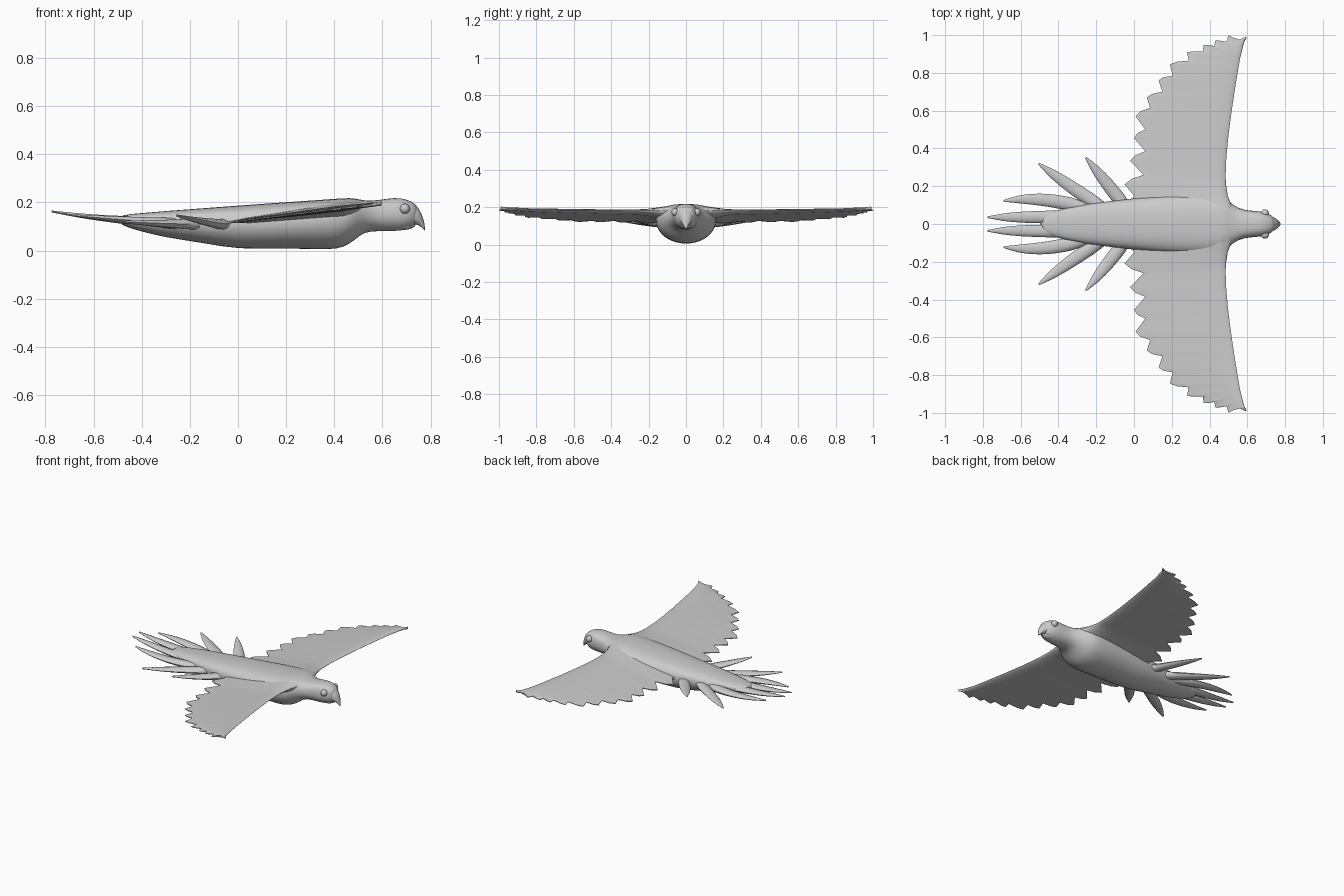
import bpy, bmesh, math
from mathutils import Vector

if "Cube" in bpy.data.objects:
    bpy.data.objects.remove(bpy.data.objects["Cube"])


def finish(name, bm, mirror=False, subsurf=0):
    bmesh.ops.recalc_face_normals(bm, faces=bm.faces)
    me = bpy.data.meshes.new(name)
    bm.to_mesh(me)
    bm.free()
    ob = bpy.data.objects.new(name, me)
    bpy.context.collection.objects.link(ob)
    for p in me.polygons:
        p.use_smooth = True
    if mirror:
        m = ob.modifiers.new("Mirror", 'MIRROR')
        m.use_axis = (False, True, False)
        m.use_mirror_merge = False
    if subsurf:
        s = ob.modifiers.new("Smooth", 'SUBSURF')
        s.levels = s.render_levels = subsurf
    return ob


def loft(bm, rings):
    vs = [[bm.verts.new(p) for p in r] for r in rings]
    n = len(vs[0])
    for a, b in zip(vs, vs[1:]):
        for i in range(n):
            j = (i + 1) % n
            bm.faces.new((a[i], a[j], b[j], b[i]))
    bm.faces.new(vs[0])
    bm.faces.new(vs[-1])


def spow(v, e):
    return math.copysign(abs(v) ** e, v)


def section(x, hw, zb, zc, zt, n=20, boxy=0.75):
    # body cross-section: squarish back, rounder belly
    out = []
    for i in range(n):
        a = 2 * math.pi * i / n
        c, s = math.cos(a), math.sin(a)
        e = boxy if s > 0 else 1.0
        out.append((x, hw * spow(c, e), zc + (zt - zc if s > 0 else zc - zb) * spow(s, e)))
    return out


def interp(pts, t):
    f = t * (len(pts) - 1)
    i = min(int(f), len(pts) - 2)
    return Vector(pts[i]).lerp(Vector(pts[i + 1]), f - i)


# body, neck and head
bm = bmesh.new()
loft(bm, [section(*r) for r in [
    (-.50, .045, .108, .13, .148), (-.40, .075, .078, .125, .156),
    (-.30, .10, .053, .12, .165), (-.15, .12, .032, .12, .176),
    (0, .138, .002, .11, .188), (.2, .158, .010, .12, .202),
    (.38, .165, .000, .13, .214), (.44, .16, .012, .135, .219),
    (.485, .14, .042, .145, .219), (.525, .10, .078, .145, .207),
    (.58, .073, .080, .145, .209), (.65, .070, .080, .15, .222),
    (.70, .062, .084, .15, .215), (.735, .042, .105, .15, .196),
    (.745, .025, .12, .15, .185)]])
finish("body", bm, subsurf=1)

# hooked upper beak and small lower beak
bm = bmesh.new()
loft(bm, [section(*r, n=12, boxy=1) for r in [
    (.69, .050, .10, .15, .212), (.725, .044, .108, .15, .203),
    (.75, .032, .106, .14, .180), (.766, .018, .092, .12, .147),
    (.774, .007, .083, .097, .118), (.777, .002, .083, .088, .095)]])
finish("upper_beak", bm, subsurf=1)
bm = bmesh.new()
loft(bm, [section(*r, n=12, boxy=1) for r in [
    (.67, .04, .082, .10, .125), (.71, .032, .086, .10, .12), (.74, .012, .10, .108, .118)]])
finish("lower_beak", bm, subsurf=1)

# eyes
bm = bmesh.new()
bmesh.ops.create_uvsphere(bm, u_segments=16, v_segments=10, radius=.021)
bmesh.ops.translate(bm, verts=bm.verts, vec=(.693, .057, .174))
finish("eyes", bm, mirror=True)

# wings: leading edge stations and feather tips / notches on the trailing edge
lead = [(.53, .06), (.51, .115), (.49, .165), (.485, .25), (.488, .34), (.50, .47),
        (.52, .62), (.54, .75), (.562, .88), (.582, .96), (.597, .988)]
tips = [(-.05, .21), (-.02, .335), (0, .455), (.008, .57), (.068, .67), (.13, .76),
        (.19, .845), (.28, .908), (.368, .948), (.43, .97), (.50, 1.0)]
notches = [(.05, .26), (.06, .385), (.06, .50), (.085, .615), (.15, .70), (.205, .785),
           (.29, .865), (.365, .912), (.425, .942), (.49, .965), (.55, .972)]
trail = [(-.03, .06), (-.02, .11), (0, .15)]
for t, n in zip(tips, notches):
    mid = (Vector(t) + Vector(n)) / 2 + Vector((-.012, .004))
    trail += [t, tuple(mid), n]
trail.append((.592, .992))


def lead_at(y):
    for a, b in zip(lead, lead[1:]):
        if y <= b[1]:
            return Vector(a).lerp(Vector(b), (y - a[1]) / (b[1] - a[1]))
    return Vector(lead[-1])


us = [0, .015, .05, .12, .25, .45, .65, .82, .92, 1]
rings = []
for i, t in enumerate(trail):
    t = Vector(t)
    y = .06 + (t.y - .06) * .99 if t.y < .85 else .842 + (i - 21) / (len(trail) - 22) * .146
    l = lead_at(min(y, .988))
    root = max(0, 1 - (l.y - .06) / .2) ** 1.5
    top, low = [], []
    for u in us:
        p = l.lerp(t, u)
        shape = min(1, math.sqrt(u / .12)) * (1 - .75 * u) if u < 1 else .15
        z = .123 + .122 * p.x
        thick = .017 * (1 - .5 * p.y)
        top.append((p.x, p.y, z + (thick + .022 * root) * shape))
        low.append((p.x, p.y, z - (thick + .05 * root) * shape - .001))
    rings.append(top + low[::-1])
bm = bmesh.new()
loft(bm, rings)
bmesh.ops.remove_doubles(bm, verts=bm.verts, dist=.0002)
wing = finish("wings", bm, mirror=True)

# tail feathers: base, bend, tip, half width
feathers = [
    ((-.25, .04, .115), (-.55, .035, .125), (-.775, .036, .163), .034),
    ((-.22, .07, .11), (-.46, .155, .125), (-.69, .122, .147), .036),
    ((-.14, .07, .11), (-.33, .19, .11), (-.505, .32, .122), .036),
    ((-.03, .07, .105), (-.13, .20, .115), (-.255, .352, .146), .036),
]
bm = bmesh.new()
for base, bend, tip, w in feathers:
    a, b, c = Vector(base), Vector(bend), Vector(tip)
    rings = []
    for k in range(13):
        t = k / 12
        p = a * (1 - t) ** 2 + b * 2 * t * (1 - t) + c * t * t
        d = (b - a) * (1 - t) + (c - b) * t
        side = Vector((-d.y, d.x, 0)).normalized()
        hw = w * min(1, .75 + t) * max(.08, 1 - t ** 3.5) ** .8
        th = .022 * (1 - t) + .004
        rings.append([p + side * hw * math.cos(q) + Vector((0, 0, th * math.sin(q)))
                      for q in [math.pi * m / 5 for m in range(10)]])
    loft(bm, rings)
finish("tail_feathers", bm, mirror=True)

for ob in bpy.data.objects:
    ob.select_set(True)
bpy.context.view_layer.objects.active = wing
bpy.ops.object.shade_smooth_by_angle(angle=math.radians(50))
